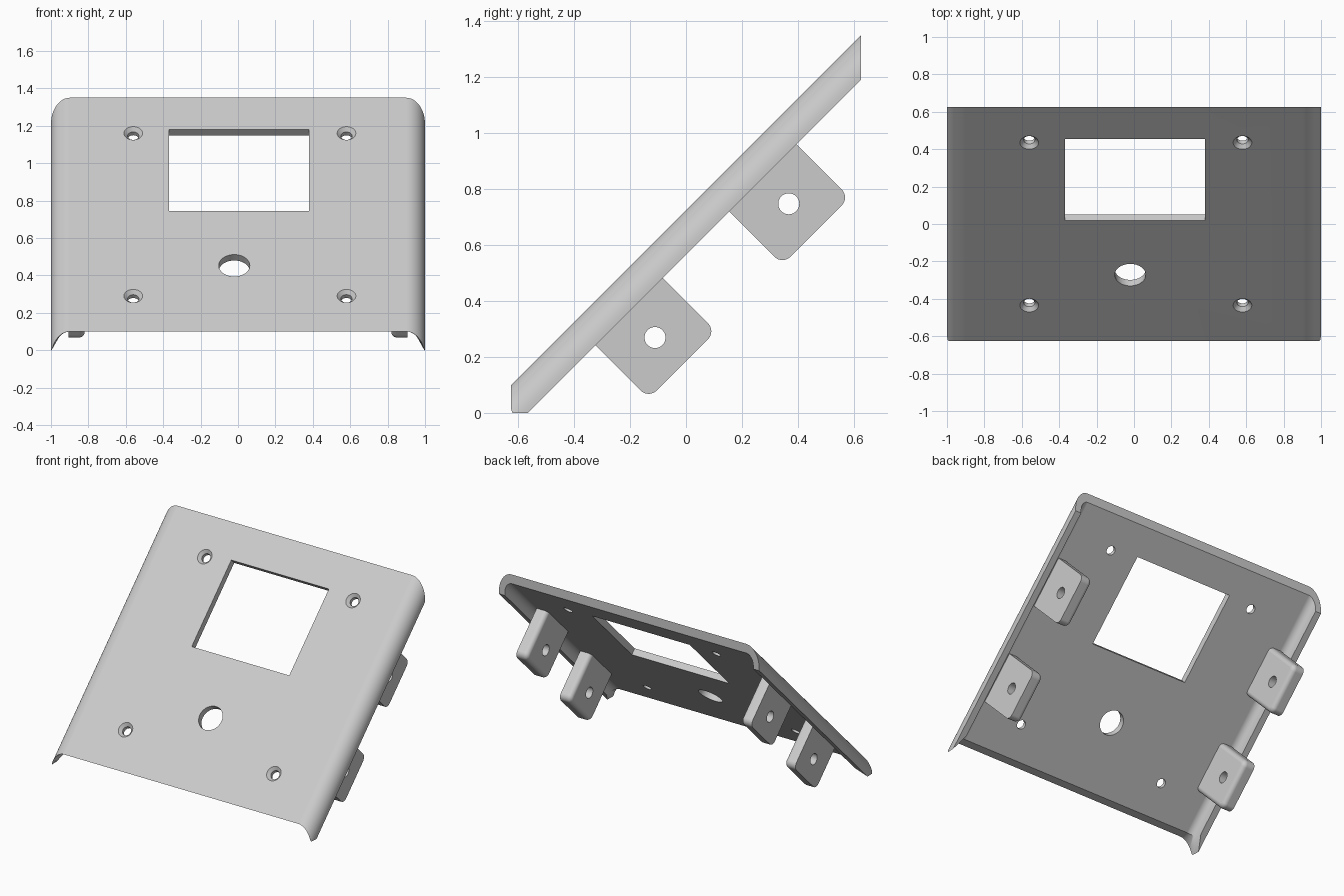
import bpy, bmesh, math
from mathutils import Vector

if "Cube" in bpy.data.objects:
    bpy.data.objects.remove(bpy.data.objects["Cube"], do_unlink=True)

R2 = math.sqrt(2)
HEIGHT = 0.725            # height of the outer face above y = 0
THICK = 0.045             # sheet thickness
CORNER = 0.1              # outer bend radius
RIM = 0.113               # depth of the bent rim
HALF_Y = 0.625

grey = bpy.data.materials.new("light grey metal")
grey.use_nodes = True
grey.diffuse_color = (0.6, 0.6, 0.6, 1)
grey.node_tree.nodes["Principled BSDF"].inputs["Base Color"].default_value = (0.6, 0.6, 0.6, 1)


def place(x, u, d):
    """x across, u up the slope, d depth behind the outer face."""
    return Vector((x, (u + d) / R2 - HEIGHT / 2, (u - d) / R2 + HEIGHT / 2))


def loft(name, loops, strip_caps=False):
    """Closed solid through equal-length loops of points."""
    bm = bmesh.new()
    rings = [[bm.verts.new(p) for p in loop] for loop in loops]
    n = len(rings[0])
    for a, b in zip(rings, rings[1:]):
        for i in range(n):
            j = (i + 1) % n
            bm.faces.new((a[i], a[j], b[j], b[i]))
    for ring in (rings[0], rings[-1]):
        if strip_caps:
            for i in range(n // 2 - 1):
                bm.faces.new((ring[i], ring[i + 1], ring[n - 2 - i], ring[n - 1 - i]))
        else:
            bm.faces.new(ring)
    bmesh.ops.recalc_face_normals(bm, faces=bm.faces)
    mesh = bpy.data.meshes.new(name)
    bm.to_mesh(mesh)
    bm.free()
    mesh.materials.append(grey)
    obj = bpy.data.objects.new(name, mesh)
    bpy.context.collection.objects.link(obj)
    return obj


def circle(r, sides=48):
    steps = [2 * math.pi * i / sides for i in range(sides)]
    return [(r * math.cos(a), r * math.sin(a)) for a in steps]


def bore(x, u, profile):
    """Round cutter through the sheet, profile of (depth, radius)."""
    return loft("cutter", [[place(x + a, u + b, d) for a, b in circle(r)] for d, r in profile])


def finish(obj, cutters):
    """Cut the openings and shade the bends smoothly."""
    bpy.ops.object.select_all(action="DESELECT")
    bpy.context.view_layer.objects.active = obj
    obj.select_set(True)
    for cutter in cutters:
        mod = obj.modifiers.new("cut", "BOOLEAN")
        mod.operation = "DIFFERENCE"
        mod.solver = "EXACT"
        mod.object = cutter
        bpy.ops.object.modifier_apply(modifier=mod.name)
        bpy.data.objects.remove(cutter, do_unlink=True)
    bpy.ops.object.shade_smooth_by_angle(angle=math.radians(30))
    mod = obj.modifiers.new("even shading", "WEIGHTED_NORMAL")
    mod.keep_sharp = True


# Sloped panel with bent sides: section of (x, depth) pairs
def bent_line(radius):
    cx = 1 - CORNER
    half = []
    for i in range(13):
        a = math.pi / 2 * i / 12
        half.append((cx + radius * math.sin(a), CORNER - radius * math.cos(a)))
    half.append((cx + radius, RIM))
    return [(-x, d) for x, d in reversed(half)] + half


def lower_end(x, d):
    # the lower end follows the bend and is trimmed straight back along y
    k = min(1, max(0, (abs(x) - 1 + CORNER) / CORNER))
    z = max(0, HEIGHT - HALF_Y - CORNER * R2 * (1 - math.sqrt(1 - k * k)))
    return Vector((x, z - HEIGHT + d * R2, z))


def upper_end(x, d):
    return Vector((x, HALF_Y, HALF_Y + HEIGHT - d * R2))


section = bent_line(CORNER) + bent_line(CORNER - THICK)[::-1]
panel = loft("sloped_panel", [[lower_end(*p) for p in section],
                              [upper_end(*p) for p in section]], strip_caps=True)

# Openings: display window, round button hole, four countersunk screw holes
corners = [(-0.37, 0.541), (0.38, 0.541), (0.38, 1.156), (-0.37, 1.156)]
openings = [loft("cutter", [[place(x, u, d) for x, u in corners] for d in (-0.05, 0.1)]),
            bore(-0.02, 0.128, [(-0.05, 0.083), (0.1, 0.083)])]
for x in (-0.56, 0.58):
    for u in (-0.1025, 1.128):
        openings.append(bore(x, u, [(-0.01, 0.06), (0.02, 0.03), (0.1, 0.03)]))
finish(panel, openings)


# Mounting tabs behind the sides, inner edges rounded over
TAB_HALF, TAB_END, TAB_ROUND, FILLET = 0.17, 0.382, 0.04, 0.03


def tab_outline(inset):
    w, end, r = TAB_HALF - inset, TAB_END - inset, TAB_ROUND - inset
    pts = [(-w, THICK - 0.01)]
    for start, cu in ((math.pi, r - w), (math.pi / 2, w - r)):
        for i in range(9):
            a = start - math.pi / 2 * i / 8
            pts.append((cu + r * math.cos(a), end - r + r * math.sin(a)))
    return pts + [(w, THICK - 0.01)]


def make_tab(name, side, u0):
    layers = [(0.905, 0)]
    for i in range(7):
        a = math.pi / 2 * i / 6
        layers.append((0.82 + FILLET * (1 - math.sin(a)), FILLET * (1 - math.cos(a))))
    tab = loft(name, [[place(side * x, u0 + u, d) for u, d in tab_outline(o)]
                      for x, o in layers])
    hole = loft("cutter", [[place(side * x, u0 + a, 0.244 + b) for a, b in circle(0.0375)]
                           for x in (0.7, 1.1)])
    finish(tab, [hole])


for side, side_name in ((1, "left"), (-1, "right")):
    for u0, level in ((0.112, "lower"), (0.788, "upper")):
        make_tab(f"{level}_{side_name}_mounting_tab", side, u0)
